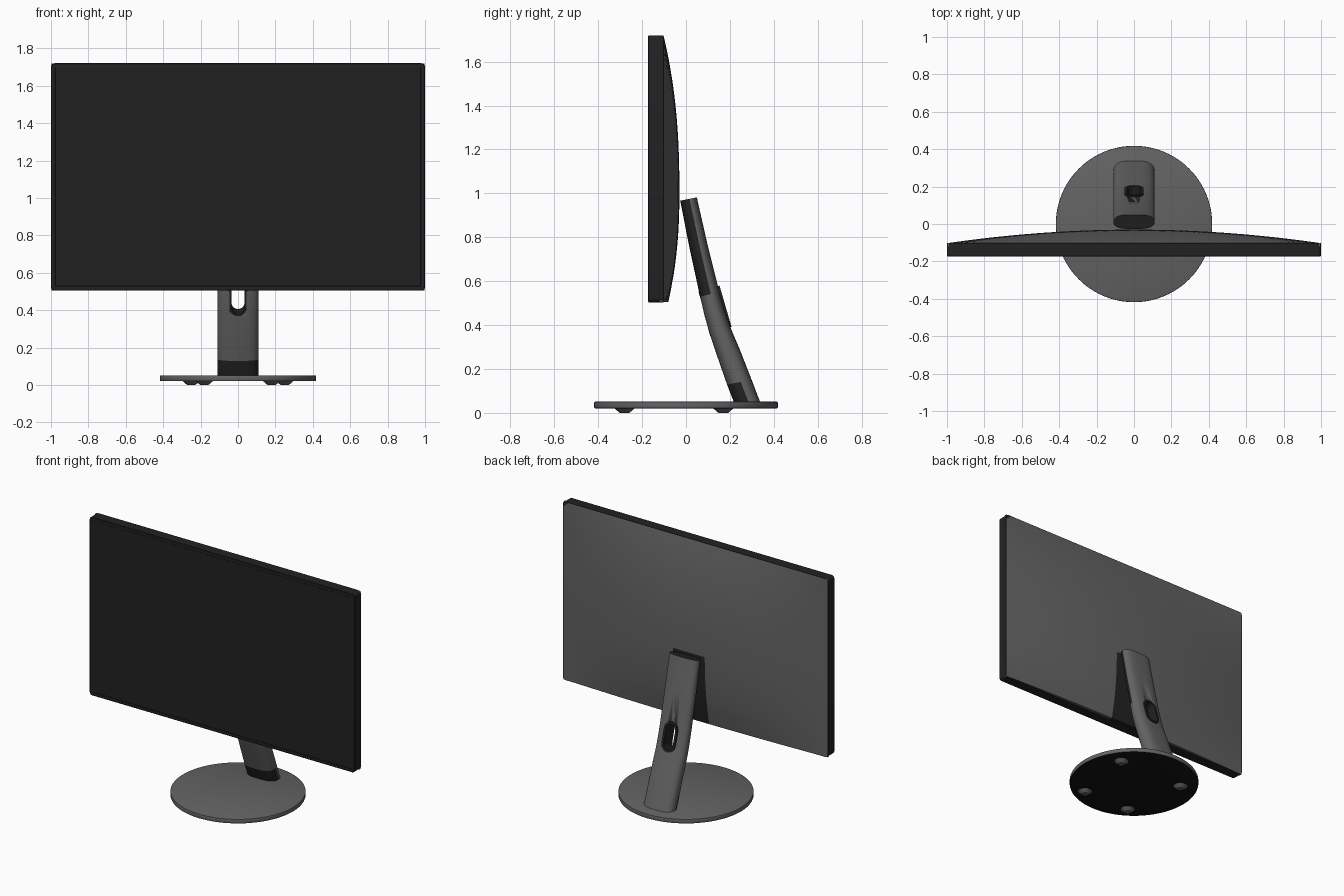
import bpy, bmesh, math
from mathutils import Vector, Matrix

if "Cube" in bpy.data.objects:
    bpy.data.objects.remove(bpy.data.objects["Cube"])


def material(name, v):
    m = bpy.data.materials.new(name)
    m.diffuse_color = (v, v, v, 1)
    m.use_nodes = True
    m.node_tree.nodes["Principled BSDF"].inputs["Base Color"].default_value = m.diffuse_color
    return m


GREY = material("grey_metal", 0.125)
BLACK = material("black_plastic", 0.016)
SCREEN = material("screen_black", 0.0145)
UNDER = material("underside_black", 0.006)


def finish(name, bm, mats, angle=35):
    bmesh.ops.recalc_face_normals(bm, faces=bm.faces)
    me = bpy.data.meshes.new(name)
    bm.to_mesh(me)
    bm.free()
    ob = bpy.data.objects.new(name, me)
    bpy.context.collection.objects.link(ob)
    for m in mats:
        me.materials.append(m)
    bpy.ops.object.select_all(action='DESELECT')
    ob.select_set(True)
    bpy.context.view_layer.objects.active = ob
    bpy.ops.object.shade_smooth_by_angle(angle=math.radians(angle))
    return ob


# Panel frame: thin box with rounded corners and a slightly recessed screen
Z0, Z1 = 0.504, 1.72
bm = bmesh.new()
bmesh.ops.create_cube(bm, size=1)
for v in bm.verts:
    v.co = (v.co.x * 2, -0.136 + v.co.y * 0.068, (Z0 + Z1) / 2 + v.co.z * (Z1 - Z0))
corners = [e for e in bm.edges if abs(e.verts[0].co.y - e.verts[1].co.y) > 0.01]
bmesh.ops.bevel(bm, geom=corners, offset=0.02, segments=4, affect='EDGES', profile=0.5)
bm.normal_update()
front = min(bm.faces, key=lambda f: f.calc_center_median().y)
bmesh.ops.inset_region(bm, faces=[front], thickness=0.004, depth=0.003)
bmesh.ops.inset_region(bm, faces=[front], thickness=0.018)
bmesh.ops.inset_region(bm, faces=[front], thickness=0.002, depth=-0.002)
front.material_index = 1
finish("panel_frame", bm, [BLACK, SCREEN])

# Domed back cover, dark behind the arm
def bulge(x, z):
    if z > 1.0:
        h = 1 - ((z - 1.0) / (Z1 - 1.0)) ** 2.4
    else:
        h = 1 - 0.7 * ((1.0 - z) / (1.0 - Z0)) ** 2.2
    return -0.102 + 0.072 * h * (1 - x * x)


bm = bmesh.new()
bmesh.ops.create_grid(bm, x_segments=50, y_segments=38, size=1)
for v in bm.verts:
    x, z = -v.co.x, (Z0 + Z1) / 2 + v.co.y * (Z1 - Z0) / 2
    v.co = (x * 0.996, bulge(x, z), z + (0.002 if z < 0.6 else -0.002))
for f in bm.faces:
    c = f.calc_center_median()
    f.material_index = int(abs(c.x) < 0.12 and c.z < 0.98)
rim = [e for e in bm.edges if e.is_boundary]
ext = bmesh.ops.extrude_edge_only(bm, edges=rim)
for v in ext["geom"]:
    if isinstance(v, bmesh.types.BMVert):
        v.co.y = -0.12
finish("back_cover", bm, [GREY, BLACK])

# Arm: lens-shaped section swept along a gently bent spine
# rows: centre y, centre z, half thickness, slope of the section
SPINE = [(0.286, 0.03, 0.060, 0.0), (0.262, 0.09, 0.058, 0.1), (0.243, 0.14, 0.056, 0.2),
         (0.195, 0.27, 0.052, 0.28), (0.153, 0.38, 0.048, 0.27), (0.128, 0.46, 0.046, 0.26),
         (0.108, 0.54, 0.044, 0.24), (0.059, 0.75, 0.041, 0.21), (0.0115, 0.974, 0.038, 0.2)]
N = 40


def power(c, e):
    return math.copysign(abs(c) ** e, c)


bm = bmesh.new()
rings = []
for cy, cz, t, s in SPINE:
    ring = []
    for i in range(N):
        a = 2 * math.pi * (i + 0.5) / N
        dy = t * power(math.sin(a), 0.85)
        ring.append(bm.verts.new((0.11 * power(math.cos(a), 0.6), cy + dy, cz + s * dy)))
    rings.append(ring)
for k, (a, b) in enumerate(zip(rings, rings[1:])):
    for i in range(N):
        j = (i + 1) % N
        f = bm.faces.new((a[i], a[j], b[j], b[i]))
        # front half is dark near the foot and behind the panel
        f.material_index = int(i >= N // 2 and (k < 2 or k > 5))
bm.faces.new(rings[0])
bm.faces.new(rings[-1]).material_index = 1
arm = finish("arm", bm, [GREY, BLACK], 40)

# Cable slot through the arm: cutter plus a dark rim
TILT = Matrix.Translation((0, 0.132, 0.472)) @ Matrix.Rotation(math.atan(0.29), 4, 'X')


def stadium(half_w, half_l, depth, n=12):
    pts = []
    for side in (1, -1):
        for i in range(n + 1):
            a = math.pi * i / n
            pts.append(TILT @ Vector((side * half_w * math.cos(a), depth,
                                      side * (half_l - half_w + half_w * math.sin(a)))))
    return pts


bm = bmesh.new()
ends = [[bm.verts.new(p) for p in stadium(0.045, 0.093, d)] for d in (-0.12, 0.12)]
M = len(ends[0])
for e in ends:
    bm.faces.new(e)
for i in range(M):
    j = (i + 1) % M
    bm.faces.new((ends[0][i], ends[0][j], ends[1][j], ends[1][i]))
cutter = finish("slot_cutter", bm, [GREY])
cutter.hide_render = True
cutter.hide_set(True)
mod = arm.modifiers.new("slot", 'BOOLEAN')
mod.object = cutter
mod.operation = 'DIFFERENCE'
mod.solver = 'EXACT'

bm = bmesh.new()
loops = [[bm.verts.new(p) for p in stadium(w, l, d)]
         for w, l, d in ((0.05, 0.098, -0.05), (0.05, 0.098, 0.05),
                         (0.035, 0.083, 0.05), (0.035, 0.083, -0.05))]
for k in range(4):
    a, b = loops[k], loops[(k + 1) % 4]
    for i in range(M):
        j = (i + 1) % M
        bm.faces.new((a[i], a[j], b[j], b[i]))
finish("slot_rim", bm, [BLACK])

# Round base plate with a dark underside
bm = bmesh.new()
bmesh.ops.create_cone(bm, cap_ends=True, segments=96, radius1=0.418, radius2=0.418,
                      depth=0.03, matrix=Matrix.Translation((0, 0, 0.036)))
edges = [e for e in bm.edges if abs(e.verts[0].co.z - e.verts[1].co.z) < 0.001]
bmesh.ops.bevel(bm, geom=edges, offset=0.004, segments=2, affect='EDGES', profile=0.5)
bm.normal_update()
for f in bm.faces:
    f.material_index = int(f.normal.z < -0.9)
finish("base_plate", bm, [GREY, UNDER])

# Four low rubber feet
for side, sx in (("right", 1), ("left", -1)):
    for end, x, y in (("front", 0.18, -0.28), ("back", 0.25, 0.17)):
        bm = bmesh.new()
        bmesh.ops.create_cone(bm, cap_ends=True, segments=24, radius1=0.022, radius2=0.05,
                              depth=0.024, matrix=Matrix.Translation((sx * x, y, 0.012)))
        finish(f"foot_{end}_{side}", bm, [GREY])
